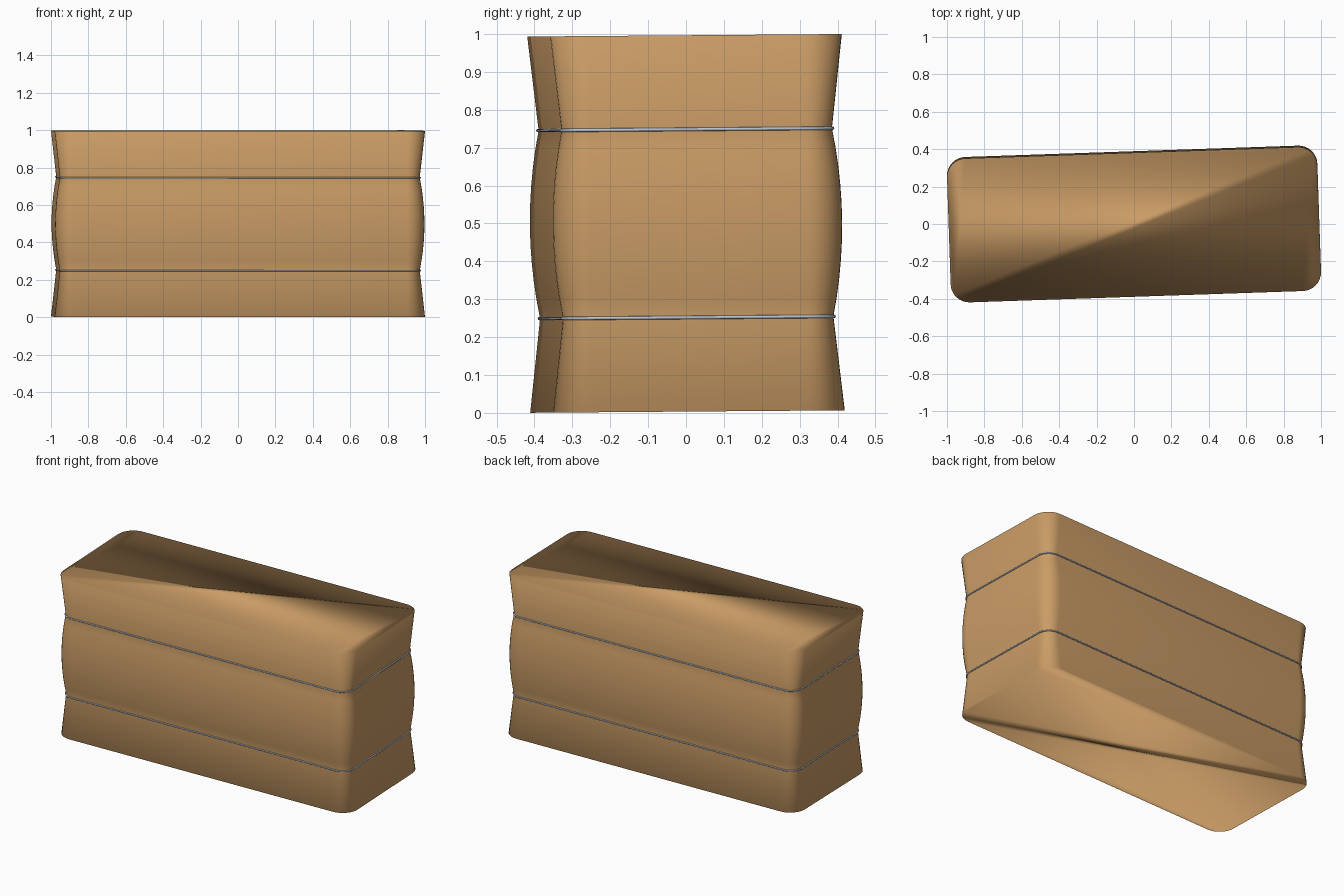
import bpy, bmesh, math
from mathutils import Matrix, Vector

if "Cube" in bpy.data.objects:
    bpy.data.objects.remove(bpy.data.objects["Cube"])

HX, HY, H, R, PINCH = 0.9906, 0.385, 0.993, 0.1, 0.028
TILT = (Matrix.Translation((0, 0, 0.5)) @ Matrix.Rotation(math.radians(0.45), 4, 'X')
        @ Matrix.Rotation(math.radians(1.95), 4, 'Z'))


def material(name, rgb):
    m = bpy.data.materials.new(name)
    m.diffuse_color = (*rgb, 1)
    m.use_nodes = True
    m.node_tree.nodes["Principled BSDF"].inputs["Base Color"].default_value = m.diffuse_color
    return m


def outline(inset, z, steps=8):
    """Rounded rectangle, counter-clockwise from the front right corner."""
    pts = []
    for k, (sx, sy) in enumerate([(1, -1), (1, 1), (-1, 1), (-1, -1)]):
        for i in range(steps + 1):
            a = math.radians(-90 + 90 * k + 90 * i / steps)
            pts.append((sx * (HX - R) + (R - inset) * math.cos(a),
                        sy * (HY - R) + (R - inset) * math.sin(a), z))
    return pts


def finish(name, bm, mat):
    bmesh.ops.recalc_face_normals(bm, faces=bm.faces)
    for f in bm.faces:
        f.smooth = True
    me = bpy.data.meshes.new(name)
    bm.to_mesh(me)
    bm.free()
    me.materials.append(mat)
    ob = bpy.data.objects.new(name, me)
    ob.matrix_world = TILT
    bpy.context.collection.objects.link(ob)
    return ob


def bridge(bm, a, b):
    n = len(a)
    for i in range(n):
        bm.faces.new((a[i], a[(i + 1) % n], b[(i + 1) % n], b[i]))


# Bale: flared ends, pinched at the two strings, bulging between them
levels = [(-0.5, 0)]
levels += [(-0.25 + 0.05 * i, 0.003 + (PINCH - 0.003) * ((i - 5) / 5) ** 2) for i in range(11)]
levels += [(0.5, 0)]
bm = bmesh.new()
rings = [[bm.verts.new(p) for p in outline(d, z * H)] for z, d in levels]
for lo, hi in zip(rings, rings[1:]):
    bridge(bm, lo, hi)
# End caps, each split from corner to corner
for ring, a, b in ((rings[-1], 13, 31), (rings[0], 4, 22)):
    bm.faces.new(ring[a:b + 1])
    bm.faces.new(ring[b:] + ring[:a + 1])
bale = finish("bale", bm, material("straw brown", (0.59, 0.332, 0.132)))

# Soft shading that wraps over the rim, mostly following the sides
me = bale.data
normals = [v.normal.copy() for v in me.vertices]
for i, v in enumerate(me.vertices):
    if abs(v.co.z) > 0.49 * H:
        n = normals[i]
        normals[i] = (Vector((n.x, n.y, 0)).normalized()
                      + Vector((0, 0, math.copysign(0.3, v.co.z)))).normalized()
me.normals_split_custom_set_from_vertices(normals)

# Strings: thin bands lying in the pinches
grey = material("string grey", (0.5, 0.55, 0.62))
T = 0.0045
for name, z in (("lower_string", -0.25), ("upper_string", 0.25)):
    bm = bmesh.new()
    tube = []
    for i in range(8):
        a = math.tau * i / 8
        tube.append([bm.verts.new(p) for p in
                     outline(PINCH - 0.002 - T * math.cos(a), z * H + T * math.sin(a))])
    for i in range(8):
        bridge(bm, tube[i], tube[(i + 1) % 8])
    finish(name, bm, grey)
